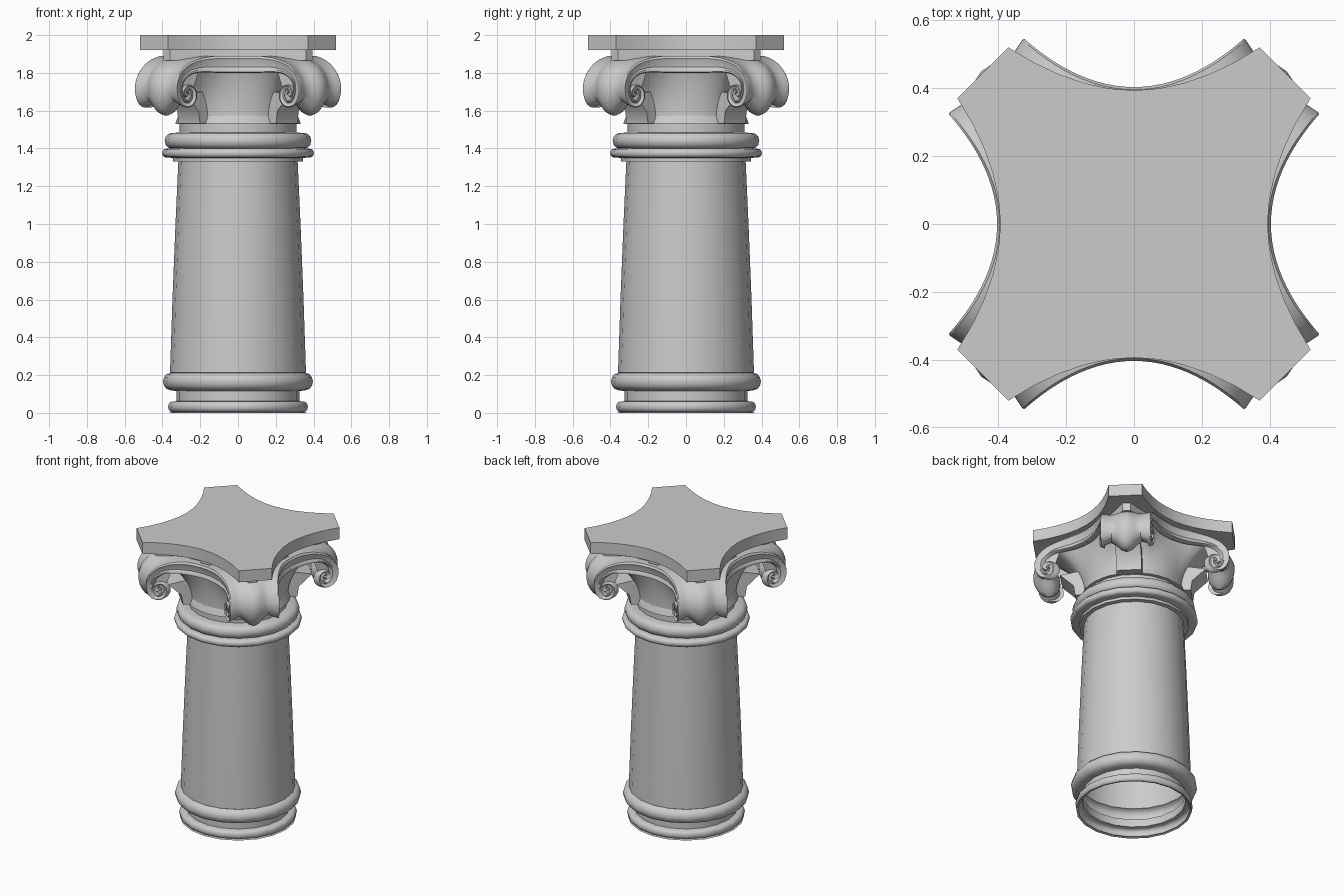
import bpy, bmesh, math
from mathutils import Vector, Matrix

if "Cube" in bpy.data.objects:
    bpy.data.objects.remove(bpy.data.objects["Cube"])


def make(name, verts, faces, copies=1, mirror=False, angle=40):
    """Mesh object, repeated by quarter turns around z."""
    bm = bmesh.new()
    for k in range(copies):
        rot = Matrix.Rotation(k * math.pi / 2, 3, 'Z')
        for sx in ((1, -1) if mirror else (1,)):
            vs = [bm.verts.new(rot @ Vector((v[0] * sx, v[1], v[2]))) for v in verts]
            for f in faces:
                bm.faces.new([vs[i] for i in f])
    bmesh.ops.remove_doubles(bm, verts=bm.verts, dist=0.0002)
    bmesh.ops.recalc_face_normals(bm, faces=bm.faces)
    me = bpy.data.meshes.new(name)
    bm.to_mesh(me)
    bm.free()
    me.shade_smooth()
    me.set_sharp_from_angle(angle=math.radians(angle))
    ob = bpy.data.objects.new(name, me)
    bpy.context.collection.objects.link(ob)
    return ob


def grid(rows, cols, wrap=False):
    """Quad indices for rows x cols points."""
    return [(r * cols + c, r * cols + (c + 1) % cols, (r + 1) * cols + (c + 1) % cols, (r + 1) * cols + c)
            for r in range(rows - 1) for c in range(cols if wrap else cols - 1)]


def lathe(name, prof, n=20):
    vs = [(r * math.cos(a), r * math.sin(a), z) for r, z in prof
          for a in (2 * math.pi * i / n for i in range(n))]
    return make(name, vs, grid(len(prof), n, True))


def bulge(r, z0, z1, depth, n=6):
    """Rounded ring profile between two heights."""
    zc, h = (z0 + z1) / 2, (z1 - z0) / 2
    return [(r - depth + depth * math.cos(t), zc + h * math.sin(t))
            for t in (-math.pi / 2 + math.pi * i / n for i in range(n + 1))]


def smooth(pts, n=4):
    """Catmull-Rom through 2D points."""
    p = [Vector(q) for q in pts]
    p = [2 * p[0] - p[1]] + p + [2 * p[-1] - p[-2]]
    out = []
    for i in range(1, len(p) - 2):
        for k in range(n):
            t = k / n
            a, b, c, d = p[i - 1:i + 3]
            out.append(0.5 * (2 * b + (c - a) * t + (2 * a - 5 * b + 4 * c - d) * t * t
                              + (3 * b - a - 3 * c + d) * t ** 3))
    return out + [p[-2]]


# Base, shaft and neck: one open turned shell
lathe("column_shaft",
      [(0.365, 0)] + bulge(0.37, 0.005, 0.06, 0.02) + [(0.325, 0.062), (0.325, 0.115), (0.345, 0.118)]
      + bulge(0.397, 0.12, 0.212, 0.04) + [(0.36, 0.214), (0.347, 0.6), (0.331, 1.0), (0.316, 1.33),
      (0.345, 1.332), (0.345, 1.35)] + bulge(0.402, 1.352, 1.398, 0.02)
      + bulge(0.388, 1.40, 1.482, 0.035) + [(0.31, 1.484), (0.31, 1.535)])


# Abacus slabs with concave sides and clipped corners
def slab(name, mid, a, b, z0, z1, n=10):
    side = []
    for i in range(n + 1):
        x = -a + 2 * a * i / n
        side.append(Vector((x, -(mid + (b - mid) * (abs(x) / a) ** 1.9), 0)))
    ring = [Matrix.Rotation(k * math.pi / 2, 3, 'Z') @ p for k in range(4) for p in side]
    m = len(ring)
    vs = [(p.x, p.y, z) for z in (z0, z1) for p in ring]
    make(name, vs, grid(2, m, True) + [tuple(range(m)), tuple(range(m, 2 * m))], angle=25)


slab("abacus", 0.393, 0.37, 0.52, 1.92, 2.0)
slab("abacus_underplate", 0.345, 0.36, 0.395, 1.865, 1.92)


# Concave depth of each capital face
def depth(x):
    return 0.395 + 1.36 * x * x


# Flaring bell between neck and volutes
N, ROWS = 64, 9
verts = []
for r in range(ROWS):
    t = r / (ROWS - 1)
    for i in range(N):
        a = 2 * math.pi * i / N
        f = abs((a + math.pi / 4) % (math.pi / 2) - math.pi / 4)
        R = 0.36
        for _ in range(30):
            R = min(0.5 * R + 0.5 * (depth(R * math.sin(f)) - 0.035) / math.cos(f),
                    0.50 / math.cos(math.pi / 4 - f))
        rad = 0.315 + (R - 0.315) * t ** 2.4
        verts.append((rad * math.cos(a), rad * math.sin(a), 1.53 + 0.32 * t))
make("capital_bell", verts, grid(ROWS, N, True))
lathe("bell_skirt", [(0.30, 1.53), (0.332, 1.53), (0.318, 1.57), (0.305, 1.60)], 32)

# Half path of the face moulding: along the top, then into the spiral
SUB = 4
path = smooth([(0, 1.845), (0.11, 1.845), (0.20, 1.838), (0.265, 1.812), (0.305, 1.757), (0.309, 1.69),
               (0.288, 1.642), (0.255, 1.637), (0.234, 1.668), (0.238, 1.708), (0.262, 1.722),
               (0.277, 1.698), (0.264, 1.682)], SUB)
L = len(path)
norm, half = [], []
for i in range(L):
    t = (path[min(i + 1, L - 1)] - path[max(i - 1, 0)]).normalized()
    norm.append(Vector((-t.y, t.x)))
    u = i / SUB
    half.append(0.045 - 0.027 * min(1, max(0, (u - 1) / 3)) - 0.006 * min(1, max(0, (u - 7) / 4)))

# Moulding along every face, with a lip at its lower edge
section = [(1, -0.03), (1, 0), (0.7, 0.008), (0.2, 0.0), (-0.3, -0.004), (-0.6, 0.006), (-0.9, 0.006),
           (-1, -0.005), (-1, -0.03)]
verts = []
for p, n, h in zip(path, norm, half):
    for s, d in section:
        q = p + n * h * s
        verts.append((q.x, -(depth(q.x) + d), q.y))
S = len(section)
make("face_moulding", verts, grid(L, S, True) + [tuple(range((L - 1) * S, L * S))], 4, True)

# Corner scrolls: sheet from one face's spiral across to the next
wave = [0, -0.006, -0.014, -0.002, 0.014, 0.02, 0.014, -0.002, -0.014, -0.006, 0]
verts = []
for i, (p, n, h) in enumerate(zip(path, norm, half)):
    q = p + n * h
    u = i / SUB
    k = min(1, max(0, (u - 1.5) / 2)) * min(1, max(0, (10 - u) / 3))
    A = Vector((q.x, -depth(q.x), q.y))
    B = Vector((-A.y, -A.x, A.z))
    for j, w in enumerate(wave):
        v = A.lerp(B, j / (len(wave) - 1))
        o = w * k
        nz = n.y * (2.2 if n.y < 0 else 0.8)
        verts.append(v + Vector((n.x * o * 0.7, -n.x * o * 0.7, nz * o)))
make("corner_scroll", verts, grid(L, len(wave)), 4)

# Recessed discs behind the spirals
loop = path[2 * SUB:9 * SUB + 1]
verts = [(p.x, -(depth(p.x) - 0.022), p.y) for p in loop] + [(0.26, -(depth(0.26) - 0.022), 1.70)]
m = len(loop)
make("spiral_disc", verts, [(i, (i + 1) % m, m) for i in range(m)], 4, True)

# Stalks carrying the scrolls at the corners
D, T = Vector((1, -1, 0)).normalized(), Vector((1, 1, 0)).normalized()
verts = [D * d + T * s * w + Vector((0, 0, z)) for s in (-1, 1)
         for d, w, z in ((0.25, 0.08, 1.532), (0.365, 0.08, 1.532), (0.375, 0.08, 1.60),
                         (0.46, 0.08, 1.68), (0.25, 0.08, 1.72))]
make("corner_stalk", verts, grid(2, 5, True) + [(0, 1, 2, 3, 4), (5, 6, 7, 8, 9)], 4)
